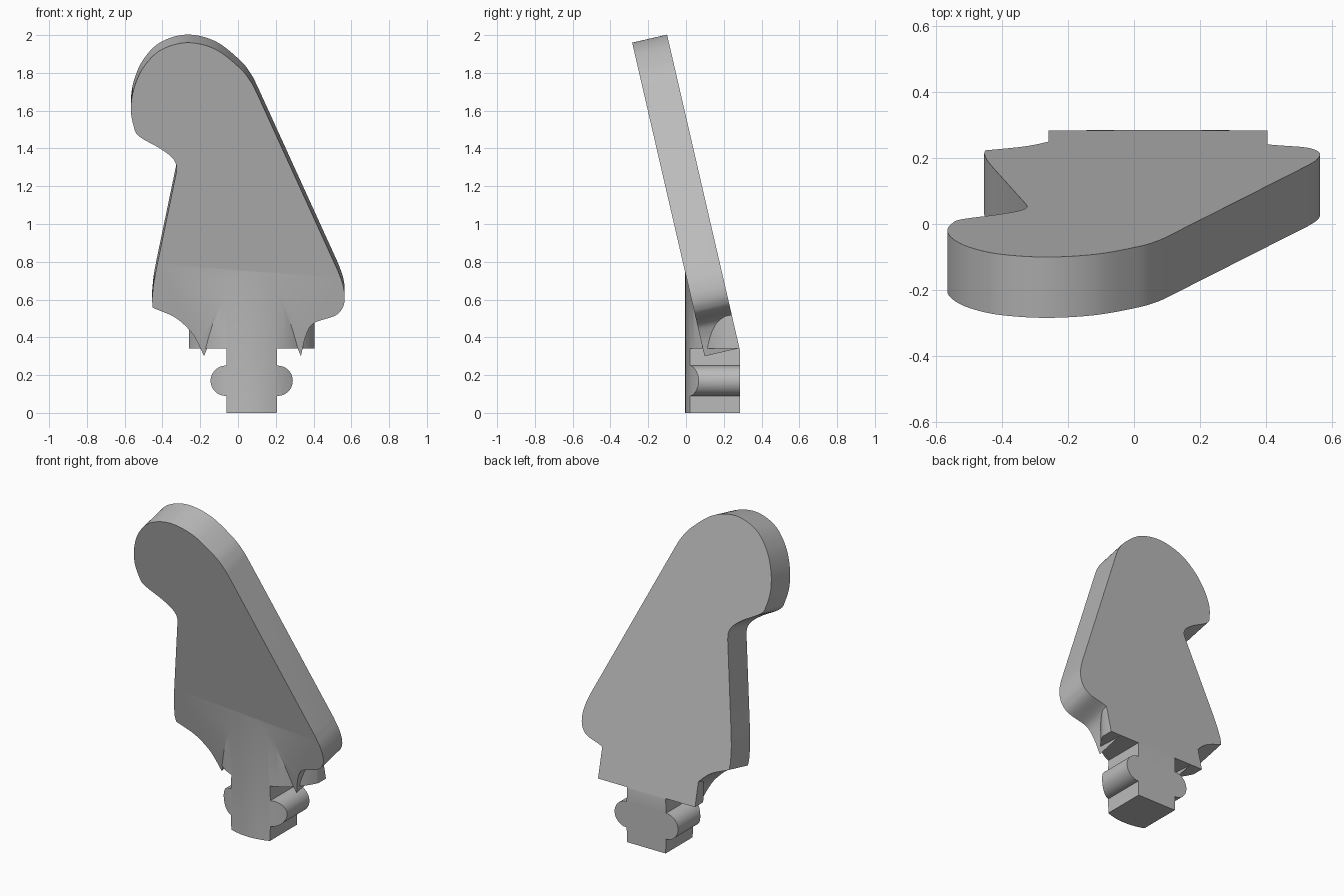
import bpy, bmesh, math
from mathutils import Vector

if "Cube" in bpy.data.objects:
    bpy.data.objects.remove(bpy.data.objects["Cube"])

grey = bpy.data.materials.new("plain_grey")
grey.use_nodes = True
grey.diffuse_color = (0.5, 0.5, 0.5, 1)
grey.node_tree.nodes["Principled BSDF"].inputs["Base Color"].default_value = (0.5, 0.5, 0.5, 1)

TILT = math.radians(13)
NORMAL = Vector((0, math.cos(TILT), math.sin(TILT)))
THICK = 0.19
MID_X = 0.0725          # centre line of the plug


def curve(points, steps=8):
    """Smooth curve through the points, including both ends."""
    p = [Vector(q) for q in points]
    p = [2 * p[0] - p[1]] + p + [2 * p[-1] - p[-2]]
    out = []
    for a, b, c, d in zip(p, p[1:], p[2:], p[3:]):
        for i in range(steps):
            t = i / steps
            out.append(0.5 * (2 * b + (c - a) * t + (2 * a - 5 * b + 4 * c - d) * t * t
                              + (3 * b - a - 3 * c + d) * t ** 3))
    return out + [p[-2]]


def prism(name, outline, vector):
    """Closed outline swept along a vector."""
    bm = bmesh.new()
    face = bm.faces.new([bm.verts.new(v) for v in outline])
    new = bmesh.ops.extrude_face_region(bm, geom=[face])["geom"]
    bmesh.ops.translate(bm, vec=vector, verts=[v for v in new if isinstance(v, bmesh.types.BMVert)])
    bmesh.ops.recalc_face_normals(bm, faces=bm.faces)
    mesh = bpy.data.meshes.new(name)
    bm.to_mesh(mesh)
    bm.free()
    mesh.materials.append(grey)
    obj = bpy.data.objects.new(name, mesh)
    bpy.context.collection.objects.link(obj)
    return obj


def combine(obj, other, operation):
    """Apply a boolean and drop the second object."""
    mod = obj.modifiers.new("join", "BOOLEAN")
    mod.operation, mod.object, mod.solver = operation, other, "EXACT"
    bpy.context.view_layer.objects.active = obj
    bpy.ops.object.modifier_apply(modifier=mod.name)
    bpy.data.objects.remove(other)


# Leaning slab: rounded head, straight edges, flared foot
head = curve([(-.327, 1.27), (-.326, 1.31), (-.35, 1.352), (-.413, 1.40), (-.525, 1.465), (-.553, 1.52),
              (-.567, 1.61), (-.55, 1.72), (-.5, 1.83), (-.41, 1.92), (-.27, 1.96), (-.12, 1.925),
              (.01, 1.825), (.07, 1.75), (.106, 1.68)])
right_foot = curve([(.53, .75), (.555, .68), (.565, .61), (.553, .555), (.513, .514), (.402, .475),
                    (.36, .41), (.333, .30)])
left_foot = curve([(-.18, .30), (-.215, .375), (-.254, .435), (-.333, .505), (-.452, .557)])
left_side = curve([(-.455, .60), (-.447, .68), (-.433, .76)], 4)
outline = head + right_foot + [Vector((.27, .45)), Vector((-.12, .45))] + left_foot + left_side
slab = prism("slab", [(p.x, -0.285 + (1.96 - p.y) * math.tan(TILT), p.y) for p in outline], NORMAL * THICK)

# Plug: shoulder block, stem and two round side knobs
right_half = [(.3325, .8), (.3325, .34), (.1325, .34)]
right_half += [(.1375 + .08 * math.cos(a), .17 + .08 * math.sin(a))
               for a in (math.radians(92 - 184 * i / 24) for i in range(25))]
right_half += [(.1325, 0)]
profile = right_half + [(-x, z) for x, z in reversed(right_half)]
plug = prism("plug", [(MID_X + x, -.1, z) for x, z in profile], Vector((0, .385, 0)))

# Bowed front of the plug
RADIUS = 0.365
ring = [(MID_X + RADIUS * math.cos(a), RADIUS - .005 + RADIUS * math.sin(a), -.1)
        for a in (math.tau * i / 96 for i in range(96))]
combine(plug, prism("bow_cutter", ring, Vector((0, 0, 1))), "INTERSECT")
combine(slab, plug, "UNION")
slab.name = slab.data.name = "tilted_panel_with_plug"

# Trim the back to one flat plane and split the front above the plug
bm = bmesh.new()
bm.from_mesh(slab.data)
back = Vector((0, -.285, 1.96)) + NORMAL * (THICK - .0005)
cut = bmesh.ops.bisect_plane(bm, geom=bm.verts[:] + bm.edges[:] + bm.faces[:],
                             plane_co=back, plane_no=NORMAL, clear_outer=True)["geom_cut"]
bmesh.ops.holes_fill(bm, edges=[e for e in cut if isinstance(e, bmesh.types.BMEdge)], sides=0)
bmesh.ops.bisect_plane(bm, geom=bm.verts[:] + bm.edges[:] + bm.faces[:],
                       plane_co=(0, 0, .79), plane_no=(0, 0, 1))
bmesh.ops.remove_doubles(bm, verts=bm.verts, dist=.0002)
bmesh.ops.recalc_face_normals(bm, faces=bm.faces)
bm.to_mesh(slab.data)
bm.free()

bpy.ops.object.select_all(action="DESELECT")
slab.select_set(True)
bpy.context.view_layer.objects.active = slab
bpy.ops.object.shade_smooth_by_angle(angle=math.radians(30))
